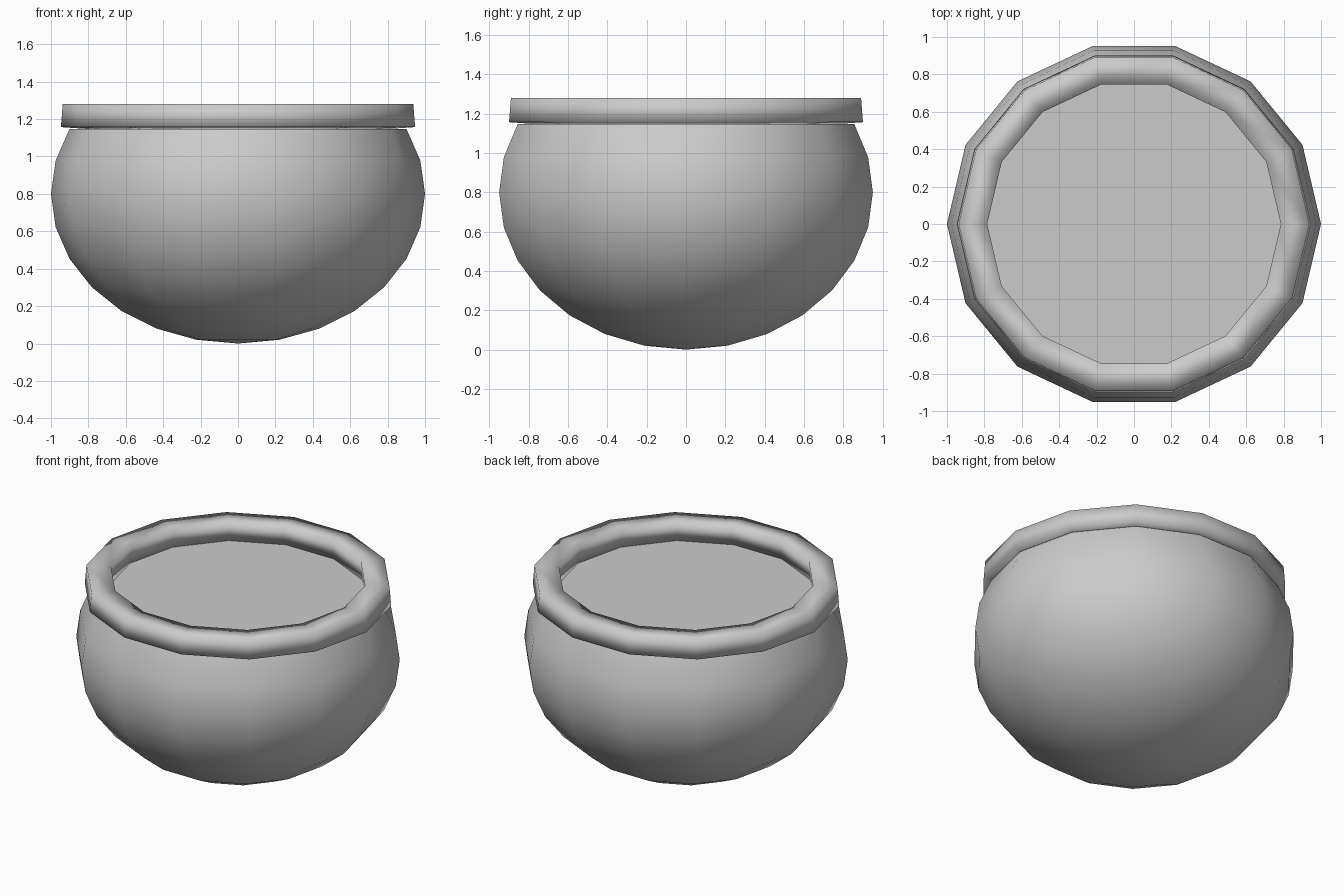
import bpy, bmesh, math

if "Cube" in bpy.data.objects:
    bpy.data.objects.remove(bpy.data.objects["Cube"])

SIDES = 14
Y_SCALE = 0.975


def lathe(name, profile, closed=False, smooth=True):
    """Revolve (radius, z) points around z into a 14-sided shape."""
    bm = bmesh.new()
    rings = []
    for r, z in profile:
        if r < 1e-5:
            rings.append([bm.verts.new((0, 0, z))] * SIDES)
            continue
        angles = [math.tau * i / SIDES for i in range(SIDES)]
        rings.append([bm.verts.new((r * math.cos(a), r * Y_SCALE * math.sin(a), z))
                      for a in angles])
    pairs = list(zip(rings, rings[1:]))
    if closed:
        pairs.append((rings[-1], rings[0]))
    for low, high in pairs:
        for i in range(SIDES):
            j = (i + 1) % SIDES
            corners = dict.fromkeys([low[i], low[j], high[j], high[i]])
            bm.faces.new(list(corners))
    bmesh.ops.recalc_face_normals(bm, faces=bm.faces)
    for f in bm.faces:
        f.smooth = smooth
    mesh = bpy.data.meshes.new(name)
    bm.to_mesh(mesh)
    bm.free()
    obj = bpy.data.objects.new(name, mesh)
    bpy.context.collection.objects.link(obj)
    return obj


# Round bowl: a squashed sphere cut off two rings above its middle
bowl_profile = []
for k in range(10):
    a = math.pi * k / SIDES
    bowl_profile.append((math.sin(a), 0.8 - 0.8 * math.cos(a)))
lathe("pot_bowl", bowl_profile)

# Thick rim around the opening, leaning slightly inward
lathe("pot_rim", [(0.80, 1.147), (0.947, 1.157), (0.937, 1.28), (0.785, 1.28)], closed=True)

# Flat surface of the contents, level with the bottom of the rim
bpy.ops.mesh.primitive_circle_add(vertices=SIDES, radius=0.895, fill_type='NGON',
                                  location=(0, 0, 1.152),
                                  rotation=(0, 0, math.pi / 2))
contents = bpy.context.object
contents.name = "pot_contents"
bpy.ops.object.transform_apply(location=True, rotation=True, scale=True)
contents.scale.y = Y_SCALE
